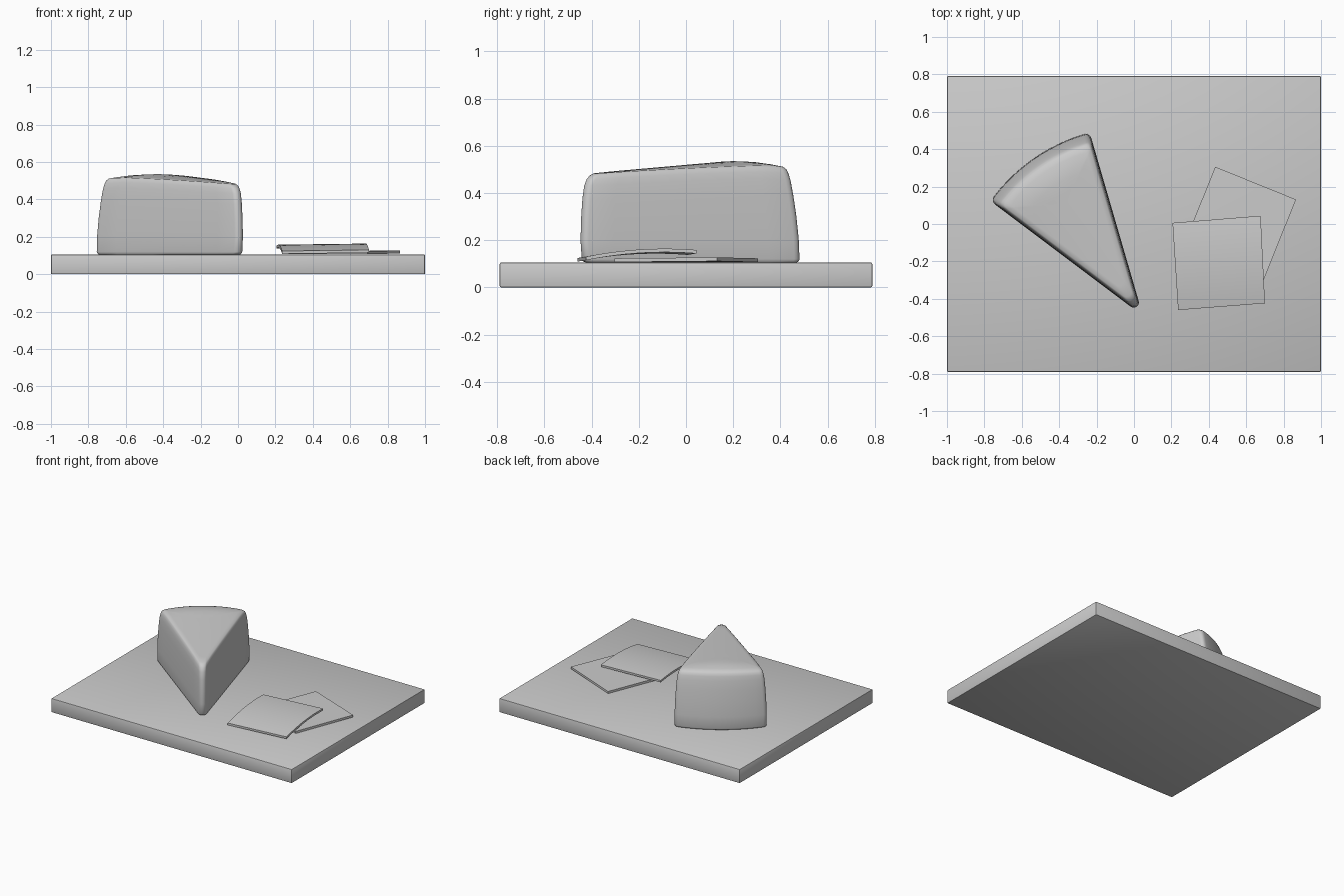
import bpy, bmesh
from math import sin, cos, tan, radians, sqrt, pi

if "Cube" in bpy.data.objects:
    bpy.data.objects.remove(bpy.data.objects["Cube"])


def finish(name, bm, angle=35):
    bmesh.ops.recalc_face_normals(bm, faces=bm.faces)
    me = bpy.data.meshes.new(name)
    bm.to_mesh(me)
    bm.free()
    ob = bpy.data.objects.new(name, me)
    bpy.context.collection.objects.link(ob)
    bpy.ops.object.select_all(action='DESELECT')
    ob.select_set(True)
    bpy.context.view_layer.objects.active = ob
    bpy.ops.object.shade_smooth_by_angle(angle=radians(angle))
    return ob


# Cutting board
bm = bmesh.new()
bmesh.ops.create_cube(bm, size=1)
for v in bm.verts:
    v.co.x *= 2
    v.co.y *= 1.58
    v.co.z = (v.co.z + 0.5) * 0.105
bmesh.ops.bevel(bm, geom=bm.edges[:], offset=0.006, segments=2, profile=0.5, affect='EDGES')
finish("cutting_board", bm)

# Cheese wedge: u runs from the tip along the bisector, w runs sideways
H = radians(18.4)
BASE = 0.106


def outline(d, cut, r=0.028, R=0.952, u0=0.067, c=0.03):
    """Rounded sector with sides moved in by d and rim moved in by cut."""
    R -= cut
    W = 0.3
    for _ in range(20):
        W = (u0 + sqrt(R * R - W * W) - d / sin(H)) * tan(H)

    def rim(w):
        return u0 + sqrt(R * R - w * w), w

    cu = (r + d) / sin(H)
    arc = []
    for i in range(9):
        a = pi / 2 + H + (pi - 2 * H) * i / 8
        arc.append((cu + r * cos(a), r * sin(a)))
    P = rim(W)
    A = (P[0] - c * cos(H), P[1] - c * sin(H))
    B = rim(W - c)
    corner = []
    for t in (0, 0.25, 0.5, 0.75, 1):
        corner.append(tuple((1 - t)**2 * A[k] + 2 * t * (1 - t) * P[k] + t * t * B[k] for k in (0, 1)))
    s = arc[0]
    side = [tuple(s[k] + (A[k] - s[k]) * i / 8 for k in (0, 1)) for i in range(1, 8)]
    upper = side + corner
    lower = [(u, -w) for u, w in upper]
    mid = [rim(-B[1] + 2 * B[1] * i / 12) for i in range(1, 12)]
    return arc + lower + mid + upper[::-1]


def top_z(u, w):
    z = 0.474 + 0.061 * min(u, 0.84) / 0.84 - 0.022 * (w / 0.29)**2
    return z - 1.2 * max(0, u - 0.84)**2


def place(bm, u, w, f):
    return bm.verts.new((0.045 - 0.568 * u - 0.823 * w,
                         -0.487 + 0.823 * u - 0.568 * w,
                         BASE + f * (top_z(u, w) - BASE)))


bm = bmesh.new()
rings = []
levels = [(0, 0.006, 0.010), (0.012, 0.002, 0.003), (0.035, 0, 0), (0.25, -0.002, 0.004),
          (0.5, -0.001, 0.014), (0.72, 0.001, 0.027), (0.87, 0.004, 0.038),
          (0.94, 0.008, 0.046), (0.98, 0.013, 0.053), (1, 0.020, 0.066)]
for f, d, cut in levels:
    pts = outline(d, cut)
    rings.append([place(bm, u, w, f) for u, w in pts])
CU = 0.72
for t in (0.88, 0.7, 0.5, 0.25):
    rings.append([place(bm, CU + (u - CU) * t, w * t, 1) for u, w in pts])
n = len(pts)
for a, b in zip(rings, rings[1:]):
    for i in range(n):
        j = (i + 1) % n
        bm.faces.new((a[i], a[j], b[j], b[i]))
bm.faces.new(rings[0])
peak = place(bm, CU, 0, 1)
for i in range(n):
    bm.faces.new((rings[-1][i], rings[-1][(i + 1) % n], peak))
finish("cheese_wedge", bm, 50)


# Thin slices: bent sheets between four corners, s across and t front to back
def cheese_slice(name, corners, height, thick, n=12):
    bm = bmesh.new()
    layers = []
    for h in (0, thick):
        grid = []
        for i in range(n + 1):
            t = i / n
            row = []
            for j in range(n + 1):
                s = j / n
                wts = ((1 - s) * (1 - t), s * (1 - t), s * t, (1 - s) * t)
                x, y = (sum(k * c[a] for k, c in zip(wts, corners)) for a in (0, 1))
                row.append(bm.verts.new((x, y, height(s, t) + h)))
            grid.append(row)
        layers.append(grid)
        for i in range(n):
            for j in range(n):
                bm.faces.new((grid[i][j], grid[i][j + 1], grid[i + 1][j + 1], grid[i + 1][j]))
    lo, hi = [g[0] + [r[-1] for r in g[1:]] + g[-1][-2::-1] + [r[0] for r in g[-2:0:-1]] for g in layers]
    for i in range(len(lo)):
        j = (i + 1) % len(lo)
        bm.faces.new((lo[i], lo[j], hi[j], hi[i]))
    finish(name, bm)


cheese_slice("lower_slice", [(0.26, -0.128), (0.692, -0.303), (0.866, 0.131), (0.434, 0.306)],
             lambda s, t: 0.107 + 0.004 * s * t, 0.016)
cheese_slice("upper_slice", [(0.236, -0.46), (0.70, -0.424), (0.677, 0.044), (0.206, 0.006)],
             lambda s, t: 0.109 + 0.006 * s + 0.095 * t * (1 - 0.7 * t), 0.015)
